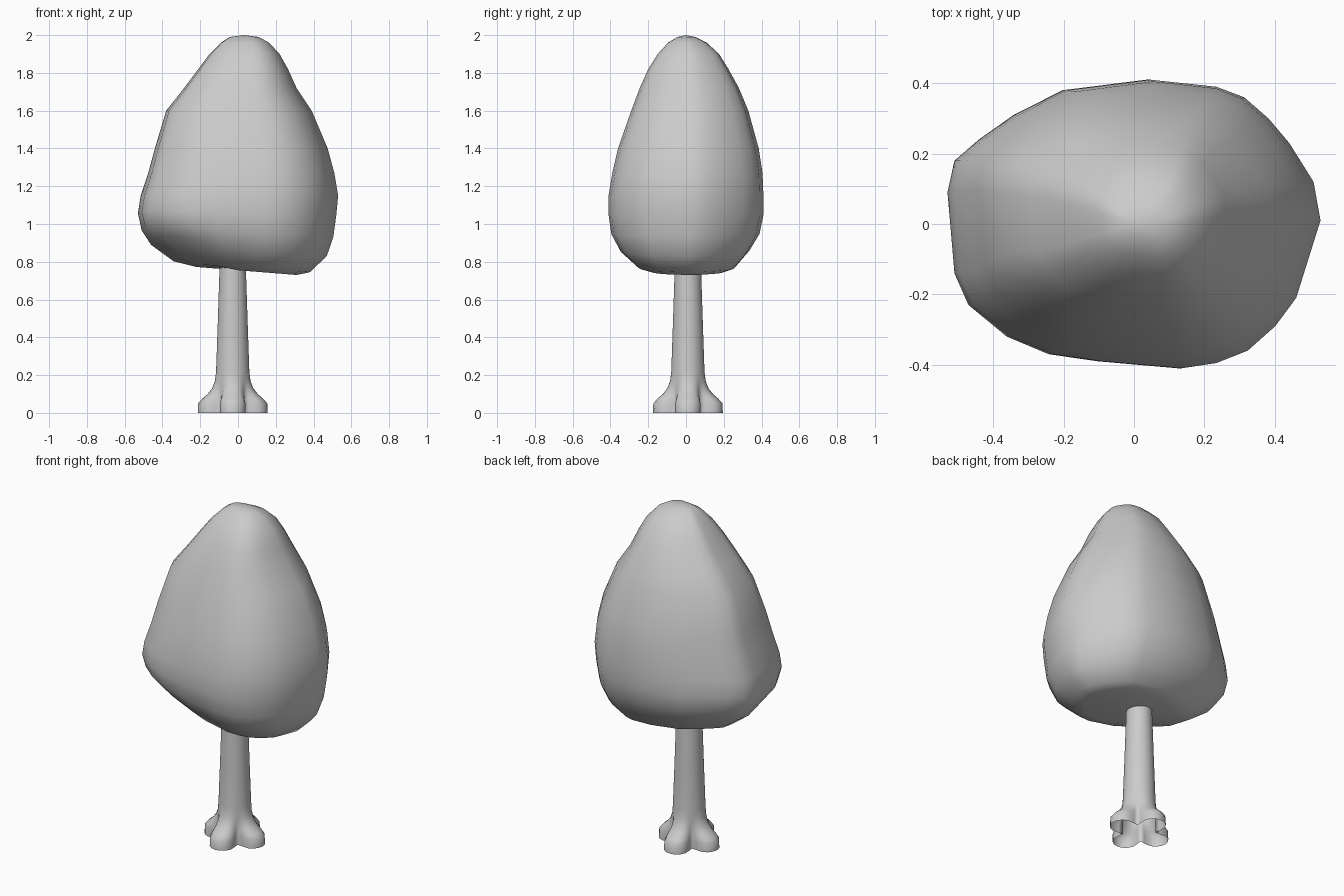
import bpy, bmesh
from math import sin, cos, pi, sqrt

if "Cube" in bpy.data.objects:
    bpy.data.objects.remove(bpy.data.objects["Cube"])


def loft(name, rings, cap_low=None, cap_high=None):
    """Skin a stack of equal-length rings, with optional centre points closing the ends."""
    bm = bmesh.new()
    loops = [[bm.verts.new(p) for p in r] for r in rings]
    n = len(loops[0])
    for a, b in zip(loops, loops[1:]):
        for i in range(n):
            j = (i + 1) % n
            bm.faces.new((a[i], a[j], b[j], b[i]))
    for loop, tip in ((loops[0], cap_low), (loops[-1], cap_high)):
        if tip:
            v = bm.verts.new(tip)
            for i in range(n):
                bm.faces.new((loop[i], loop[(i + 1) % n], v))
    bmesh.ops.recalc_face_normals(bm, faces=bm.faces)
    mesh = bpy.data.meshes.new(name)
    bm.to_mesh(mesh)
    bm.free()
    for p in mesh.polygons:
        p.use_smooth = True
    obj = bpy.data.objects.new(name, mesh)
    bpy.context.collection.objects.link(obj)
    return obj


# Crown: irregular plan outline, scaled to the extents of each level
outline = [(.53, .01), (.51, .12), (.44, .23), (.38, .30), (.31, .36), (.23, .39),
           (.04, .41), (-.20, .38), (-.34, .31), (-.44, .24), (-.51, .18), (-.53, .09),
           (-.51, -.14), (-.47, -.23), (-.36, -.32), (-.24, -.37), (-.10, -.39),
           (.13, -.41), (.23, -.395), (.32, -.36), (.40, -.29), (.46, -.21)]
# z, x min, x max, y min, y max, amount of underside tilt
levels = [(.755, -.22, .31, -.18, .20, 1),
          (.775, -.34, .38, -.25, .26, 1),
          (.86, -.46, .47, -.345, .335, .8),
          (.95, -.51, .505, -.395, .39, .4),
          (1.05, -.53, .52, -.41, .41, .15),
          (1.15, -.515, .53, -.41, .41, 0),
          (1.27, -.475, .51, -.39, .405, 0),
          (1.40, -.44, .475, -.36, .385, 0),
          (1.60, -.38, .39, -.29, .33, 0),
          (1.72, -.285, .31, -.245, .28, 0),
          (1.82, -.21, .265, -.20, .225, 0),
          (1.90, -.15, .22, -.15, .175, 0),
          (1.96, -.09, .165, -.095, .11, 0),
          (1.99, -.045, .11, -.045, .05, 0)]
rings = []
for z, x0, x1, y0, y1, tilt in levels:
    ring = []
    for u, v in outline:
        x = (x0 + x1) / 2 + (x1 - x0) / 2 * u / .53
        y = (y0 + y1) / 2 + (y1 - y0) / 2 * v / .41
        lift = -.08 * x + .8 * max(0, -x) * max(0, -y)
        ring.append((x, y, z + tilt * lift))
    rings.append(ring)
loft("crown", rings, cap_low=(.02, .01, .755), cap_high=(.03, 0, 2.0))


# Trunk: round column flaring into four rounded roots, open underneath
def root_radius(t):
    """Radius of a four-lobed clover at angle t."""
    t = abs((t + pi / 4) % (pi / 2) - pi / 4)
    c, r = .115, .07
    d = r * r - (c * sin(t)) ** 2
    return c * cos(t) + sqrt(d) if d > 0 else .088


# z, column radius, amount of root flare
trunk_levels = [(0, .09, 1), (.05, .09, .98), (.075, .09, .75), (.10, .09, .45),
                (.13, .09, .2), (.17, .09, .04), (.22, .088, 0), (.45, .08, 0), (.82, .068, 0)]
rings = []
for z, r, flare in trunk_levels:
    ring = []
    for i in range(40):
        t = 2 * pi * i / 40
        rad = r + (root_radius(t) - r) * flare
        ring.append((-.028 + rad * cos(t), .01 + rad * sin(t), z))
    rings.append(ring)
loft("trunk", rings)
